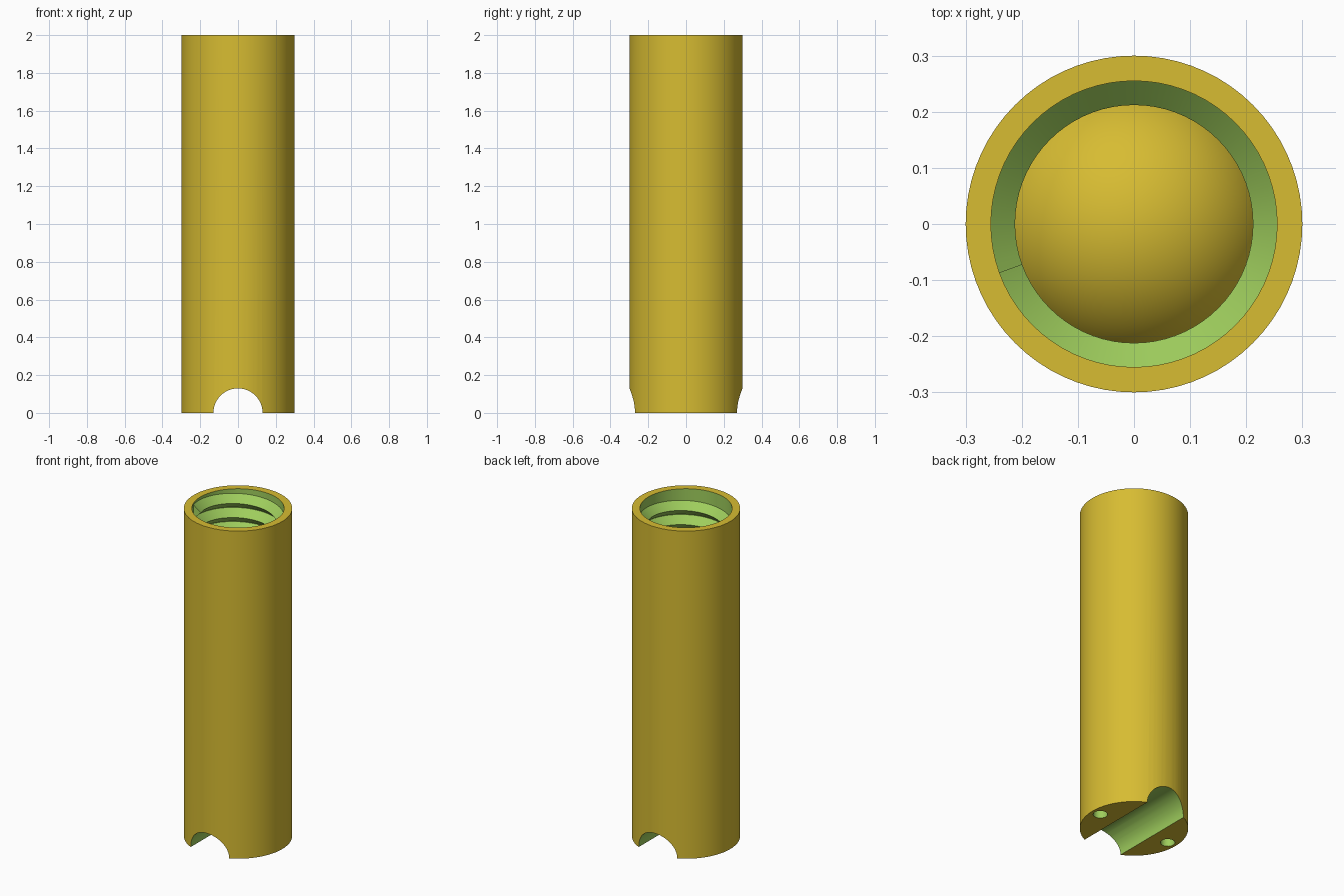
import bpy, bmesh, math

if "Cube" in bpy.data.objects:
    bpy.data.objects.remove(bpy.data.objects["Cube"])

R_OUT, R_BORE, R_CREST = 0.30, 0.255, 0.212
PITCH, FLOOR, SEG = 0.086, 0.25, 72


def material(name, srgb):
    m = bpy.data.materials.new(name)
    m.diffuse_color = [((c / 255 + 0.055) / 1.055) ** 2.4 for c in srgb] + [1]
    m.use_nodes = True
    m.node_tree.nodes["Principled BSDF"].inputs["Base Color"].default_value = m.diffuse_color
    return m


yellow = material("mustard yellow", (215, 188, 50))
green = material("leaf green", (159, 206, 93))


def cylinder(name, r, depth, loc, mat, rot=(0, 0, 0), seg=SEG):
    bpy.ops.mesh.primitive_cylinder_add(vertices=seg, radius=r, depth=depth,
                                        location=loc, rotation=rot)
    ob = bpy.context.object
    ob.name = name
    ob.data.materials.append(mat)
    return ob


def smooth(ob):
    bpy.ops.object.select_all(action='DESELECT')
    ob.select_set(True)
    bpy.context.view_layer.objects.active = ob
    bpy.ops.object.shade_smooth_by_angle(angle=math.radians(30))


def cut(ob, cutter):
    cutter.hide_render = True
    mod = ob.modifiers.new("cut", 'BOOLEAN')
    mod.operation, mod.solver, mod.object = 'DIFFERENCE', 'EXACT', cutter
    mod.material_mode = 'TRANSFER'
    bpy.context.view_layer.objects.active = ob
    bpy.ops.object.modifier_apply(modifier=mod.name)
    bpy.data.objects.remove(cutter)


# Tube body with bore, half-round cross notch and two pin holes in the base
body = cylinder("tube_body", R_OUT, 2, (0, 0, 1), yellow)
cut(body, cylinder("bore_cutter", R_BORE, 2, (0, 0, 1 + FLOOR), green))
cut(body, cylinder("notch_cutter", 0.13, 1, (0, 0, 0), green, (math.pi / 2, 0, 0), 48))
for side in (-1, 1):
    cut(body, cylinder("pin_hole_cutter", 0.04, 0.2, (side * 0.243, 0, 0), green, seg=24))
smooth(body)

# Right-handed internal screw thread: a triangular section swept along a helix
bm = bmesh.new()
end = math.radians(200)
steps = int((1.99 - FLOOR - 0.1) / PITCH * SEG)
rings = []
for i in range(steps + 1):
    a = end - 2 * math.pi * i / SEG
    z = 1.99 - PITCH * i / SEG
    rings.append([bm.verts.new((r * math.cos(a), r * math.sin(a), z - dz))
                  for r, dz in ((R_BORE + 0.001, 0), (R_CREST, PITCH / 2),
                                (R_BORE + 0.001, PITCH))])
for p, q in zip(rings, rings[1:]):
    for k in range(3):
        n = (k + 1) % 3
        bm.faces.new((p[k], p[n], q[n], q[k]))
bm.faces.new(rings[0])
bm.faces.new(rings[-1])
bmesh.ops.recalc_face_normals(bm, faces=bm.faces)
mesh = bpy.data.meshes.new("screw_thread")
bm.to_mesh(mesh)
bm.free()
mesh.materials.append(green)
thread = bpy.data.objects.new("screw_thread", mesh)
bpy.context.collection.objects.link(thread)
smooth(thread)

# Domed floor at the bottom of the bore
bpy.ops.mesh.primitive_uv_sphere_add(segments=SEG, ring_count=36, radius=R_BORE,
                                     location=(0, 0, FLOOR))
dome = bpy.context.object
dome.name = "floor_dome"
dome.data.materials.append(yellow)
bm = bmesh.new()
bm.from_mesh(dome.data)
bmesh.ops.bisect_plane(bm, geom=bm.verts[:] + bm.edges[:] + bm.faces[:],
                       plane_co=(0, 0, 0), plane_no=(0, 0, 1), clear_inner=True)
bm.to_mesh(dome.data)
bm.free()
smooth(dome)
